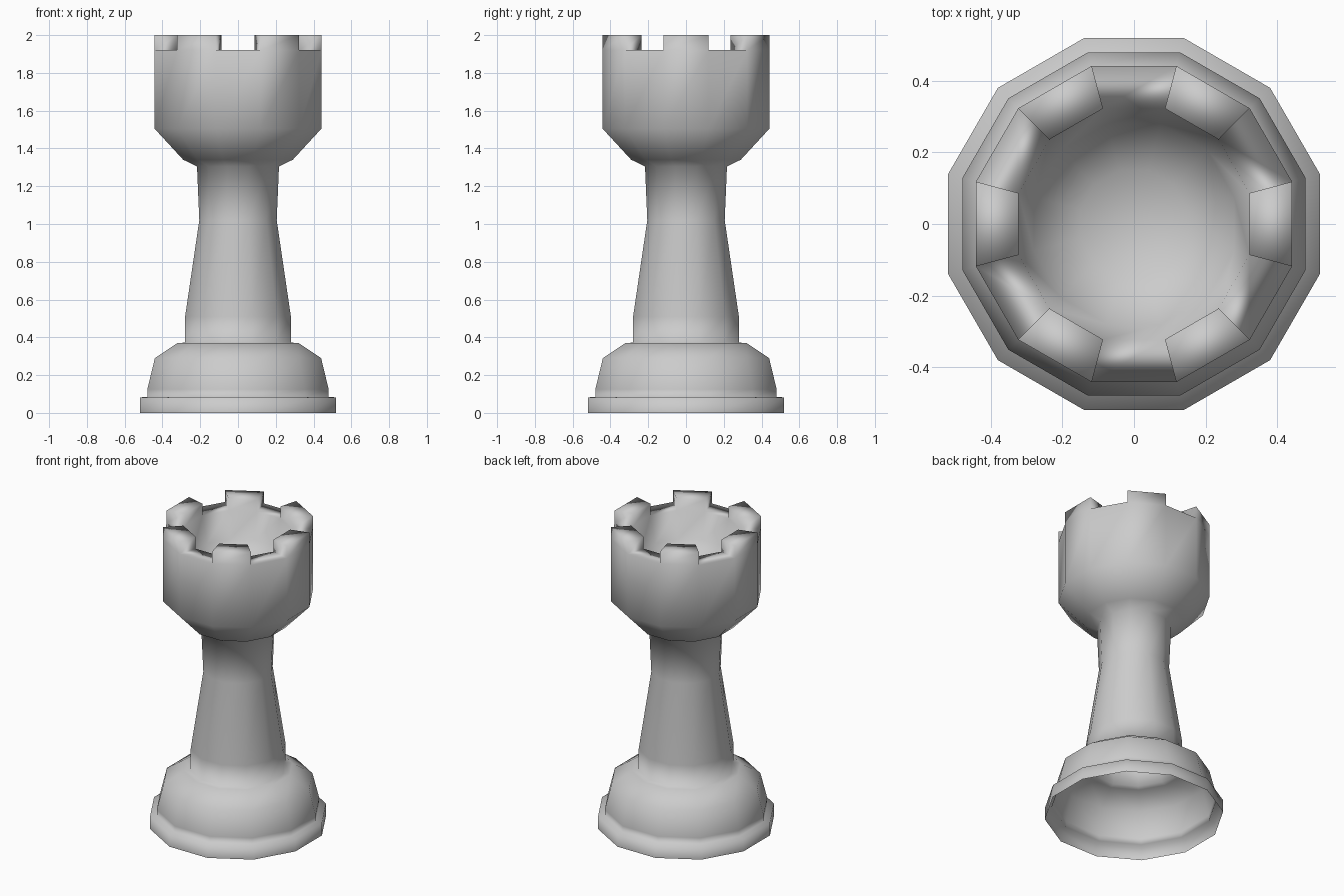
import bpy, bmesh, math

if "Cube" in bpy.data.objects:
    bpy.data.objects.remove(bpy.data.objects["Cube"])

SIDES = 12
K = 1 / math.cos(math.pi / SIDES)   # flat-to-flat radius -> corner radius

stone = bpy.data.materials.new("light grey")
stone.diffuse_color = (0.6, 0.6, 0.6, 1)
stone.use_nodes = True
stone.node_tree.nodes["Principled BSDF"].inputs["Base Color"].default_value = stone.diffuse_color

# outer profile from the open foot up to the rim (flat radius, height)
outer = [(0.52, 0.0), (0.52, 0.082), (0.48, 0.085), (0.48, 0.125), (0.44, 0.29),
         (0.32, 0.37), (0.28, 0.372), (0.28, 0.51), (0.205, 1.02), (0.217, 1.305),
         (0.29, 1.34), (0.442, 1.505), (0.442, 1.92)]
# rim and hollow bowl inside the top
inner = [(0.323, 1.92), (0.28, 1.75), (0.15, 1.66)]

bm = bmesh.new()


def ring(r, z):
    return [bm.verts.new((r * K * math.cos(math.radians(15 + 30 * i)),
                          r * K * math.sin(math.radians(15 + 30 * i)), z))
            for i in range(SIDES)]


rings = [ring(r, z) for r, z in outer + inner]
rim_faces = []
for n in range(len(rings) - 1):
    a, b = rings[n], rings[n + 1]
    for i in range(SIDES):
        j = (i + 1) % SIDES
        f = bm.faces.new((a[i], a[j], b[j], b[i]))
        if n == len(outer) - 1:
            rim_faces.append(f)

# bowl floor
centre = bm.verts.new((0, 0, 1.64))
for i in range(SIDES):
    bm.faces.new((rings[-1][i], rings[-1][(i + 1) % SIDES], centre))

# battlements: raise every other rim face (one lies on the +x axis)
merlons = rim_faces[1::2]
res = bmesh.ops.extrude_face_region(bm, geom=merlons)
for v in [g for g in res["geom"] if isinstance(g, bmesh.types.BMVert)]:
    v.co.z = 2.0
left = [f for f in merlons if f.is_valid]
if left:
    bmesh.ops.delete(bm, geom=left, context='FACES_ONLY')

bmesh.ops.recalc_face_normals(bm, faces=bm.faces)
for f in bm.faces:
    f.smooth = True

mesh = bpy.data.meshes.new("castle_piece")
bm.to_mesh(mesh)
bm.free()
mesh.materials.append(stone)
obj = bpy.data.objects.new("castle_piece", mesh)
bpy.context.collection.objects.link(obj)
